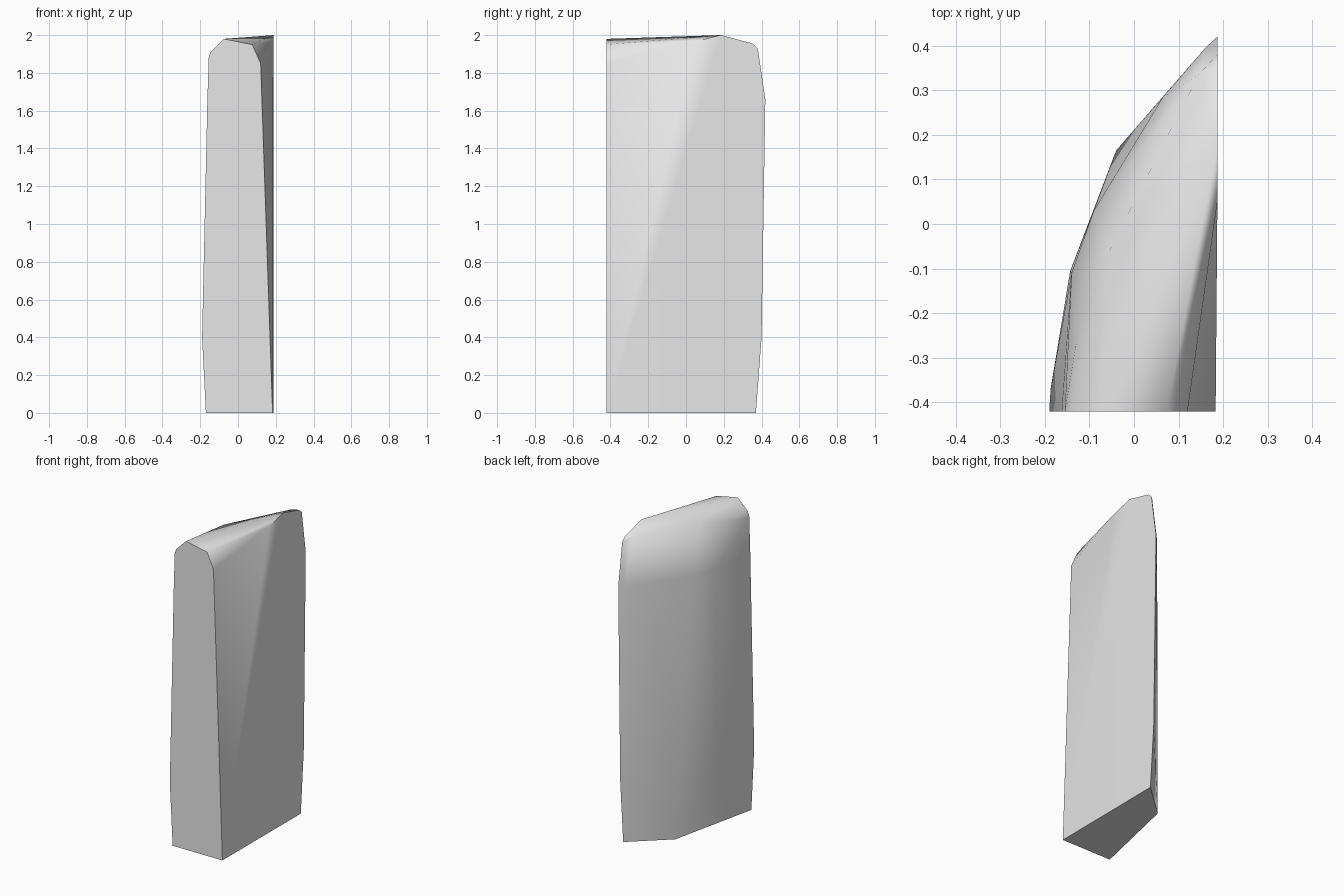
import bpy, bmesh, math

cube = bpy.data.objects.get("Cube")
if cube:
    bpy.data.objects.remove(cube, do_unlink=True)

stone = bpy.data.materials.new("pale grey stone")
stone.use_nodes = True
colour = (0.8, 0.8, 0.8, 1.0)
stone.diffuse_color = colour
stone.node_tree.nodes["Principled BSDF"].inputs["Base Color"].default_value = colour

FRONT, SIDE = -0.42, 0.187

# Corner points of the slab, listed as (x, y) outlines by height
base = [(-0.17, FRONT), (-0.04, 0.165), (SIDE, 0.37), (0.183, FRONT)]
lower_bulge = [(-0.19, FRONT), (-0.187, -0.37), (-0.143, -0.105),
               (-0.09, 0.03), (0, 0.195), (SIDE, 0.40)]
upper_bulge = [(-0.162, FRONT), (-0.14, -0.11), (-0.09, 0.03),
               (0.065, 0.285), (0.16, 0.395), (SIDE, 0.42)]
points = [(x, y, z) for z, outline in
          ((0, base), (0.4, lower_bulge), (1.66, upper_bulge))
          for x, y in outline]

# Chipped rim and sloping crown
points += [(-0.155, FRONT, 1.88), (-0.145, FRONT, 1.91), (-0.13, -0.27, 1.90),
           (-0.075, FRONT, 1.98), (0.075, FRONT, 1.95), (0.12, FRONT, 1.85),
           (-0.055, -0.06, 1.955), (0.145, 0.335, 1.955), (SIDE, 0.38, 1.93),
           (SIDE, 0.355, 1.955), (SIDE, 0.185, 2.0), (SIDE, 0.05, 1.965)]

# Wrap the corners in one closed faceted skin
bm = bmesh.new()
for p in points:
    bm.verts.new(p)
hull = bmesh.ops.convex_hull(bm, input=bm.verts)
bmesh.ops.delete(bm, geom=[v for v in hull["geom_interior"]
                           if isinstance(v, bmesh.types.BMVert)], context="VERTS")
bmesh.ops.dissolve_limit(bm, angle_limit=math.radians(0.5),
                         verts=bm.verts, edges=bm.edges)
bmesh.ops.recalc_face_normals(bm, faces=bm.faces)
mesh = bpy.data.meshes.new("stone_slab")
bm.to_mesh(mesh)
bm.free()

slab = bpy.data.objects.new("stone_slab", mesh)
bpy.context.collection.objects.link(slab)
mesh.materials.append(stone)

# Soft rounded flanks with crisp cut edges
bpy.ops.object.select_all(action="DESELECT")
slab.select_set(True)
bpy.context.view_layer.objects.active = slab
bpy.ops.object.shade_smooth_by_angle(angle=math.radians(40))
